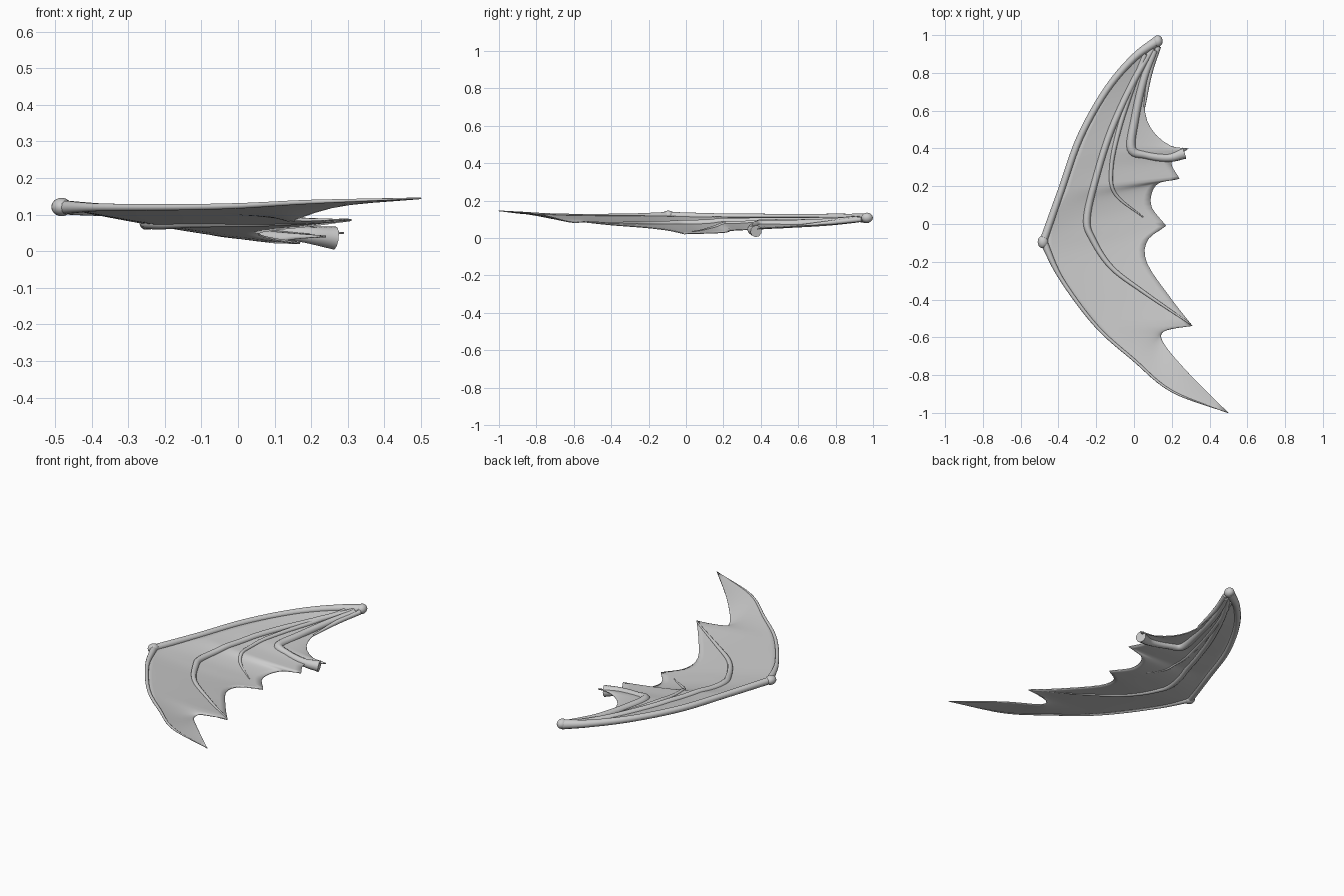
import bpy, bmesh
from mathutils import Vector
from mathutils.bvhtree import BVHTree

cube = bpy.data.objects.get("Cube")
if cube:
    bpy.data.objects.remove(cube)

grey = bpy.data.materials.new("wing_grey")
grey.use_nodes = True
grey.diffuse_color = (0.6, 0.6, 0.6, 1)
grey.node_tree.nodes["Principled BSDF"].inputs["Base Color"].default_value = (0.6, 0.6, 0.6, 1)


def along(pts, u):
    """Smooth curve through pts, u counted in points."""
    i = min(int(u), len(pts) - 2)
    t = u - i
    b, c = Vector(pts[i]), Vector(pts[i + 1])
    a = Vector(pts[i - 1]) if i else 2 * b - c
    d = Vector(pts[i + 2]) if i + 2 < len(pts) else 2 * c - b
    return 0.5 * (2 * b + (c - a) * t + (2 * a - 5 * b + 4 * c - d) * t ** 2
                  + (3 * b - a - 3 * c + d) * t ** 3)


# Leading edge, shoulder to wing tip
lead = [(.125, .97, .105), (0, .88, .11), (-.145, .71, .112), (-.285, .46, .112),
        (-.385, .18, .114), (-.48, -.09, .12), (-.385, -.29, .12), (-.2, -.54, .12),
        (0, -.72, .124), (.2, -.885, .135), (.5, -1, .145)]

# Trailing scallops: leading edge range, then points from tip to tip
scallops = [
    (0, 3.3, [(.14, .96, .1), (.09, .83, .085), (.055, .62, .065), (.1, .49, .055), (.2, .41, .05), (.29, .4, .05)]),
    (3.3, 4, [(.29, .4, .05), (.2, .33, .045), (.24, .24, .04)]),
    (4, 5, [(.24, .24, .04), (.12, .21, .03), (.09, .1, .025), (.17, -.01, .022)]),
    (5, 7, [(.17, -.01, .022), (.07, -.09, .04), (.07, -.21, .055), (.2, -.4, .07), (.31, -.54, .085)]),
    (7, 10, [(.31, -.54, .085), (.17, -.56, .083), (.15, -.62, .085), (.28, -.78, .125), (.5, -1, .145)]),
]

# Membrane stretched between the leading edge and the scallops
bm = bmesh.new()
rows, STEPS, ACROSS = [], 14, 14
for u0, u1, trail in scallops:
    for s in range(STEPS + 1):
        if s == 0 and rows:
            continue
        f = s / STEPS
        a = along(lead, u0 + (u1 - u0) * f)
        b = along(trail, f * (len(trail) - 1))
        row = []
        for k in range(ACROSS + 1):
            t = k / ACROSS
            p = a.lerp(b, t)
            p.z -= 0.012 * 4 * t * (1 - t) * min(1, (a - b).length)
            row.append(bm.verts.new(p))
        rows.append(row)
for r, q in zip(rows, rows[1:]):
    for k in range(ACROSS):
        bm.faces.new((r[k], q[k], q[k + 1], r[k + 1]))
bmesh.ops.remove_doubles(bm, verts=bm.verts, dist=0.0005)
bmesh.ops.recalc_face_normals(bm, faces=bm.faces)
if sum(f.normal.z for f in bm.faces) < 0:
    bmesh.ops.reverse_faces(bm, faces=bm.faces)
tree = BVHTree.FromBMesh(bm)
mesh = bpy.data.meshes.new("membrane")
bm.to_mesh(mesh)
bm.free()
mesh.materials.append(grey)
mesh.shade_smooth()
membrane = bpy.data.objects.new("membrane", mesh)
bpy.context.collection.objects.link(membrane)
skin = membrane.modifiers.new("thickness", "SOLIDIFY")
skin.thickness = 0.005
skin.offset = 0


def bone(name, pts, radii, lift=None):
    """Tapered round bone; with lift it rests on the membrane."""
    data = bpy.data.curves.new(name, "CURVE")
    data.dimensions = "3D"
    data.bevel_depth = 1
    data.bevel_resolution = 3
    data.use_fill_caps = True
    spline = data.splines.new("POLY")
    n = (len(pts) - 1) * 6
    spline.points.add(n)
    for i, point in enumerate(spline.points):
        p = along(pts, i / 6)
        if lift is not None:
            p = Vector((p.x, p.y, 0))
            hit = tree.ray_cast(Vector((p.x, p.y, 1)), Vector((0, 0, -1)))[0]
            if hit is None:
                hit = tree.find_nearest(Vector((p.x, p.y, 0.06)))[0]
            p.z = hit.z + lift
        point.co = (*p, 1)
        f = i / n * (len(radii) - 1)
        k = min(int(f), len(radii) - 2)
        point.radius = radii[k] + (radii[k + 1] - radii[k]) * (f - k)
    spline.use_smooth = True
    data.materials.append(grey)
    obj = bpy.data.objects.new(name, data)
    bpy.context.collection.objects.link(obj)


def knob(name, centre, size, turn=0):
    bpy.ops.mesh.primitive_uv_sphere_add(segments=20, ring_count=12, location=centre, rotation=(0, 0, turn))
    obj = bpy.context.object
    obj.name = name
    obj.scale = size
    obj.data.materials.append(grey)
    bpy.ops.object.shade_smooth()


# Bones of the leading edge
bone("upper_bone", lead[:6], [.027, .02, .018, .018, .018, .02])
bone("outer_finger", lead[5:], [.02, .011, .009, .008, .006, .002])
knob("shoulder_joint", (.125, .968, .108), (.027, .031, .027))
knob("wrist_joint", (-.482, -.095, .121), (.028, .034, .025))

# Fingers lying on the membrane
bone("middle_finger", [(.1, .93), (0, .76), (-.12, .5), (-.2, .25), (-.25, .03), (-.22, -.08),
                       (-.12, -.23), (.05, -.36), (.3, -.53)],
     [.016, .018, .018, .018, .02, .017, .013, .01, .004], 0.002)
bone("inner_finger", [(.06, .9), (-.01, .72), (-.08, .5), (-.12, .3), (-.1, .16), (.05, .035)],
     [.014, .014, .013, .011, .009, .003], 0.002)

# Bent inner arm with its blunt end
bone("inner_arm", [(.11, .92, .1), (.05, .76, .085), (.005, .56, .075), (-.015, .4, .07), (.06, .365, .06),
                   (.18, .35, .046), (.265, .375, .036)],
     [.018, .02, .022, .026, .02, .022, .032])
bone("arm_root", [(.13, .94, .1), (.085, .8, .085), (.055, .62, .068)], [.014, .013, .005])
